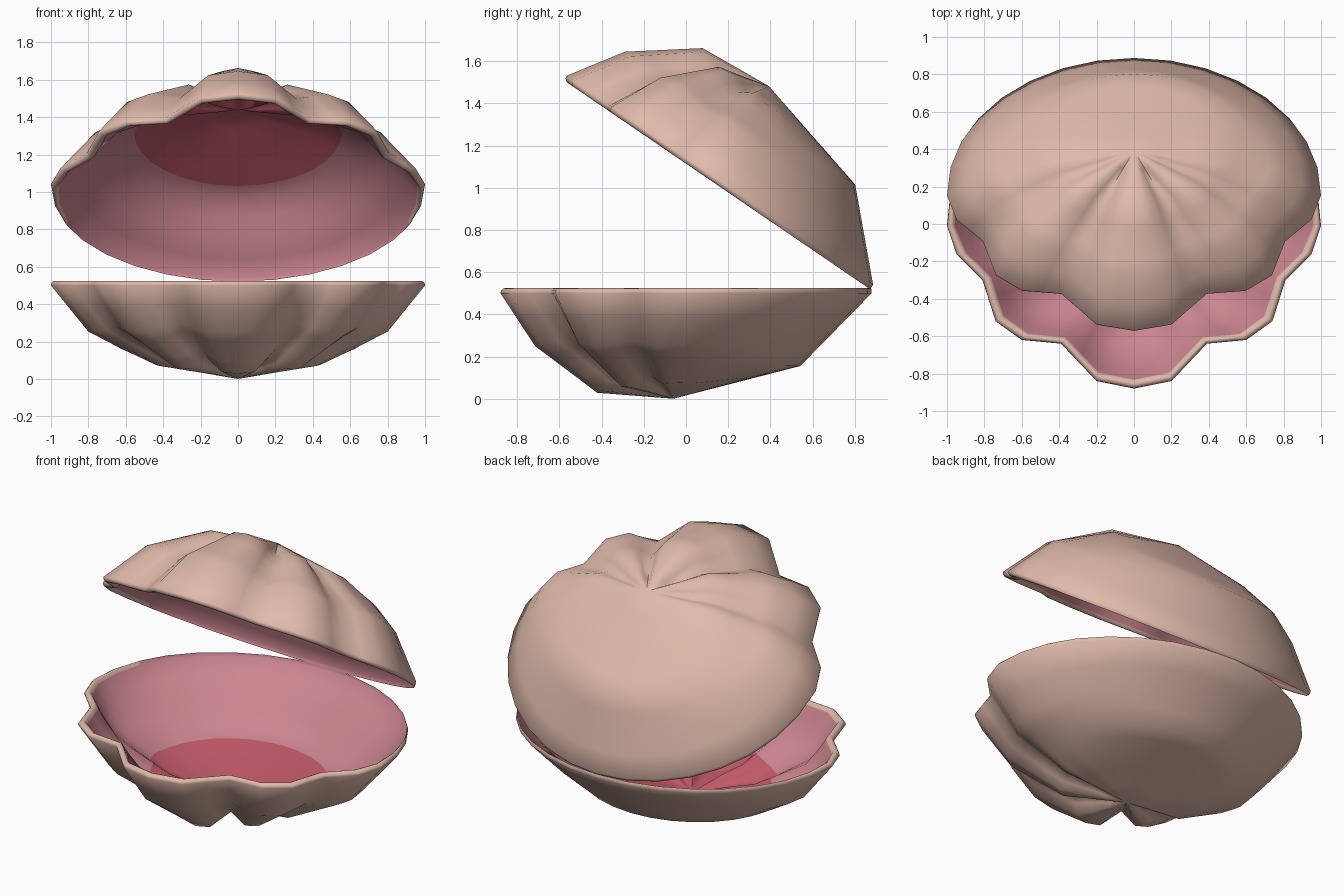
import bpy, bmesh, math
from mathutils import Matrix, Vector

if "Cube" in bpy.data.objects:
    bpy.data.objects.remove(bpy.data.objects["Cube"])

def material(name, rgb):
    m = bpy.data.materials.new(name)
    m.diffuse_color = (*rgb, 1)
    m.use_nodes = True
    m.node_tree.nodes["Principled BSDF"].inputs["Base Color"].default_value = m.diffuse_color
    return m

MATS = [material("shell_tan", (0.74, 0.49, 0.405)),
        material("inner_pink", (0.60, 0.235, 0.28)),
        material("deep_red", (0.53, 0.10, 0.14))]

RIM_Z = 0.505
CENTRE = Vector((0, -0.06))

# Rim outline (x, y, groove): scalloped front, plain ellipse at the back, mirrored in x
half = [(0, -0.88, 0), (0.2, -0.84, 0.1), (0.39, -0.64, 1), (0.6, -0.62, 0.2), (0.74, -0.52, 0.1),
        (0.81, -0.3, 0.6), (0.95, -0.16, 0.1), (1.0, -0.01, 0.1)]
for i in range(1, 9):
    a = math.radians(90 * i / 8)
    half.append((math.cos(a), 0.88 * math.sin(a), 0))
half[-1] = (0, 0.88, 0)
corners = half + [(-x, y, g) for x, y, g in half[-2:0:-1]]

rim, groove = [], []
for i, c in enumerate(corners):
    a, b = Vector(c), Vector(corners[(i + 1) % len(corners)])
    for f in (0, 0.5):
        p = a.lerp(b, f)
        rim.append(p.xy)
        groove.append(p.z)
N = len(rim)

# Bowl cross-sections (scale, depth), straight between the points
FRONT = ((0, 0.5), (0.44, 0.472), (0.8, 0.25), (1, 0))
SIDE = ((0, 0.5), (0.44, 0.435), (0.8, 0.255), (1, 0))
BACK = ((0, 0.5), (0.64, 0.345), (1, 0))

def section(pts, s):
    for (s0, d0), (s1, d1) in zip(pts, pts[1:]):
        if s <= s1:
            return d0 + (d1 - d0) * (s - s0) / (s1 - s0)
    return 0

def plan(i, s):
    """Plan position on the outline shrunk to s."""
    return CENTRE + s * (rim[i] - CENTRE)

def depth(i, s, lining):
    """Bowl depth, shallower along the grooves between the ribs."""
    d = (rim[i] - CENTRE).normalized().y
    w = abs(d)
    bowl = section(SIDE, s) * (1 - w) + section(BACK if d > 0 else FRONT, s) * w
    bowl *= 1 - 0.19 * groove[i] * min(1, s / 0.4)
    return bowl - (0.055 if lining else 0)

def build_shell(name, matrix):
    bm = bmesh.new()
    # (scale, lip height or None, material)
    rings = [(s, None, 0) for s in (0.15, 0.3, 0.44, 0.54, 0.64, 0.72, 0.8, 0.9)]
    # rounded lip, thinning out towards the hinge
    rings += [(1.0, 0.505, 0), (0.996, 0.518, 0), (0.985, 0.527, 0), (0.97, 0.53, 0),
              (0.955, 0.525, 0), (0.942, 0.508, 0)]
    # lining with a red patch in the middle
    rings += [(s, None, 1) for s in (0.89, 0.8, 0.72, 0.64, 0.555)]
    rings += [(s, None, 2) for s in (0.44, 0.3, 0.15)]
    loops = []
    for s, z, m in rings:
        loop = []
        for i in range(N):
            if z is not None:
                w = min(1, max(0.12, (0.5 - rim[i].y) / 0.7))
                p, h = plan(i, 1 - (1 - s) * w), z
            else:
                p, h = plan(i, s), RIM_Z - depth(i, s, m > 0)
            loop.append(bm.verts.new((p.x, p.y, h)))
        loops.append(loop)
    for k in range(len(loops) - 1):
        for i in range(N):
            j = (i + 1) % N
            f = bm.faces.new((loops[k][i], loops[k][j], loops[k + 1][j], loops[k + 1][i]))
            f.material_index = rings[k + 1][2]
            # the lining reaches right up to the thin lip at the back
            if k in (11, 12) and rim[i].y > 0.3 and rim[j].y > 0.3:
                f.material_index = 1
    # close the outer and inner bowl centres
    for loop, m in ((loops[0], 0), (loops[-1], 2)):
        c = bm.verts.new((0, CENTRE.y, RIM_Z - depth(0, 0, m > 0)))
        for i in range(N):
            bm.faces.new((loop[i], loop[(i + 1) % N], c)).material_index = m
    bm.transform(matrix)
    bmesh.ops.recalc_face_normals(bm, faces=bm.faces)
    me = bpy.data.meshes.new(name)
    bm.to_mesh(me)
    bm.free()
    for m in MATS:
        me.materials.append(m)
    ob = bpy.data.objects.new(name, me)
    bpy.context.collection.objects.link(ob)
    bpy.ops.object.select_all(action='DESELECT')
    ob.select_set(True)
    bpy.context.view_layer.objects.active = ob
    bpy.ops.object.shade_smooth_by_angle(angle=math.radians(85))

# Lower shell, and the upper shell mirrored and swung open about the hinge
build_shell("lower_shell", Matrix.Translation((0, 0, -0.005)))
hinge = Vector((0, 0.875, 0.53))
swing = (Matrix.Translation(hinge) @ Matrix.Rotation(math.radians(-34.3), 4, 'X')
         @ Matrix.Translation(-hinge))
flip = Matrix.Translation((0, 0, 1.05)) @ Matrix.Scale(-1, 4, (0, 0, 1))
build_shell("upper_shell", swing @ flip)
